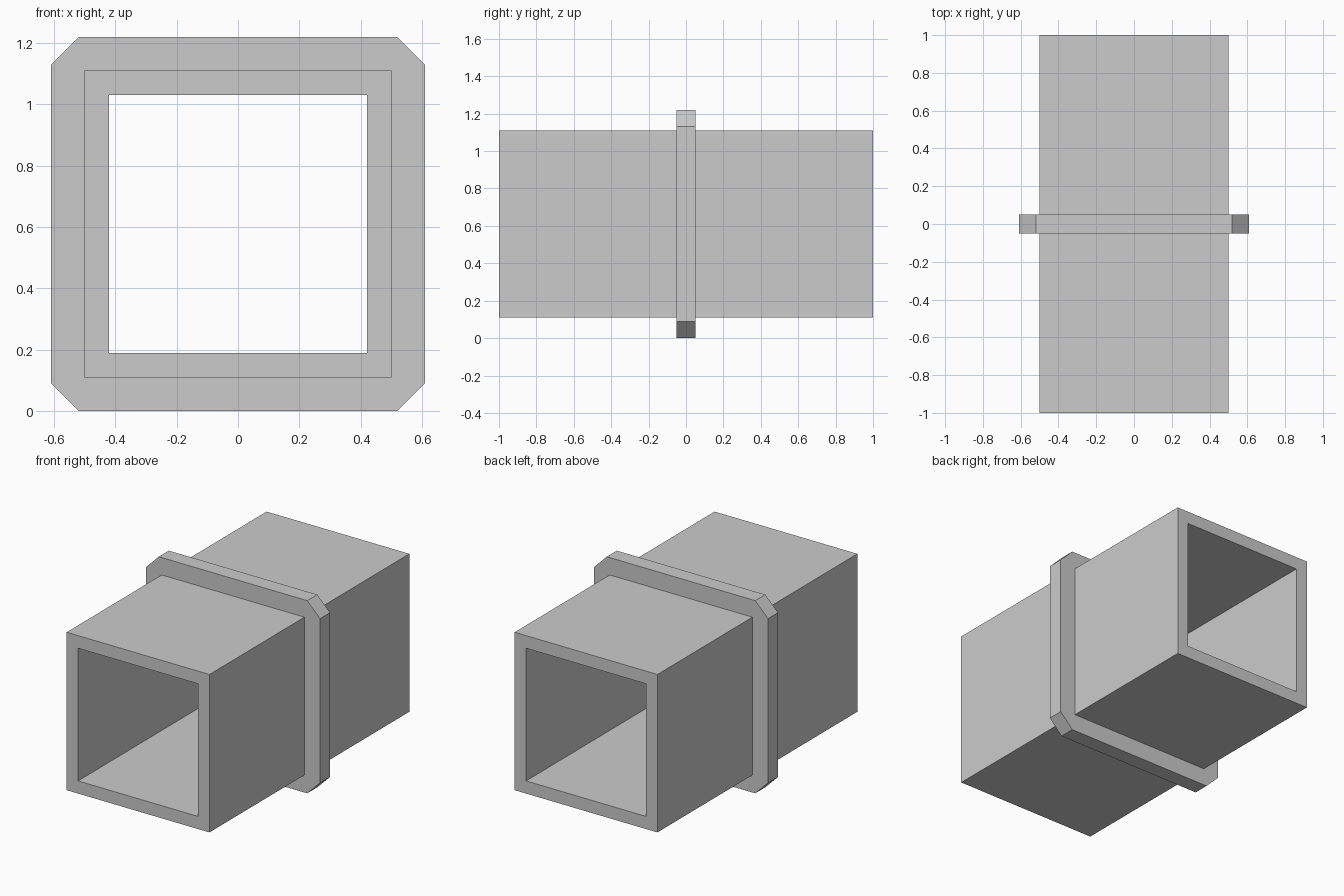
import bpy, bmesh

CENTRE_Z = 0.61

default_cube = bpy.data.objects.get("Cube")
if default_cube:
    bpy.data.objects.remove(default_cube, do_unlink=True)

# Single matte grey
grey = bpy.data.materials.new("plain_grey")
grey.use_nodes = True
grey.diffuse_color = (0.6, 0.6, 0.6, 1)
grey.node_tree.nodes["Principled BSDF"].inputs["Base Color"].default_value = grey.diffuse_color


def square_ring(name, outer, inner, half_depth, chamfer=0.0):
    """Square ring along y, with optional chamfered outer corners."""
    bm = bmesh.new()
    corners = [(1, 1), (-1, 1), (-1, -1), (1, -1)]
    short = outer - chamfer

    def outline(y):
        hole = [bm.verts.new((sx * inner, y, sz * inner)) for sx, sz in corners]
        rim = []  # (outer vertex, matching hole vertex)
        for (sx, sz), h in zip(corners, hole):
            points = [(outer, short), (short, outer)] if chamfer else [(outer, outer)]
            if sx * sz < 0:
                points.reverse()
            rim += [(bm.verts.new((sx * px, y, sz * pz)), h) for px, pz in points]
        return hole, rim

    hole_f, rim_f = outline(-half_depth)
    hole_b, rim_b = outline(half_depth)

    # End faces and outer walls
    for i in range(len(rim_f)):
        j = (i + 1) % len(rim_f)
        for rim in (rim_f, rim_b):
            (a, ha), (b, hb) = rim[i], rim[j]
            bm.faces.new((a, b, hb) if ha is hb else (a, b, hb, ha))
        bm.faces.new((rim_f[i][0], rim_f[j][0], rim_b[j][0], rim_b[i][0]))
    # Inner walls
    for i in range(4):
        j = (i + 1) % 4
        bm.faces.new((hole_f[i], hole_f[j], hole_b[j], hole_b[i]))

    bmesh.ops.recalc_face_normals(bm, faces=bm.faces[:])
    mesh = bpy.data.meshes.new(name)
    bm.to_mesh(mesh)
    bm.free()
    mesh.materials.append(grey)
    obj = bpy.data.objects.new(name, mesh)
    obj.location.z = CENTRE_Z
    bpy.context.collection.objects.link(obj)
    return obj


# Long open duct
square_ring("duct", outer=0.5, inner=0.42, half_depth=1.0)
# Chamfered collar round the middle, seated slightly into the duct wall
square_ring("collar", outer=0.61, inner=0.48, half_depth=0.05, chamfer=0.09)
